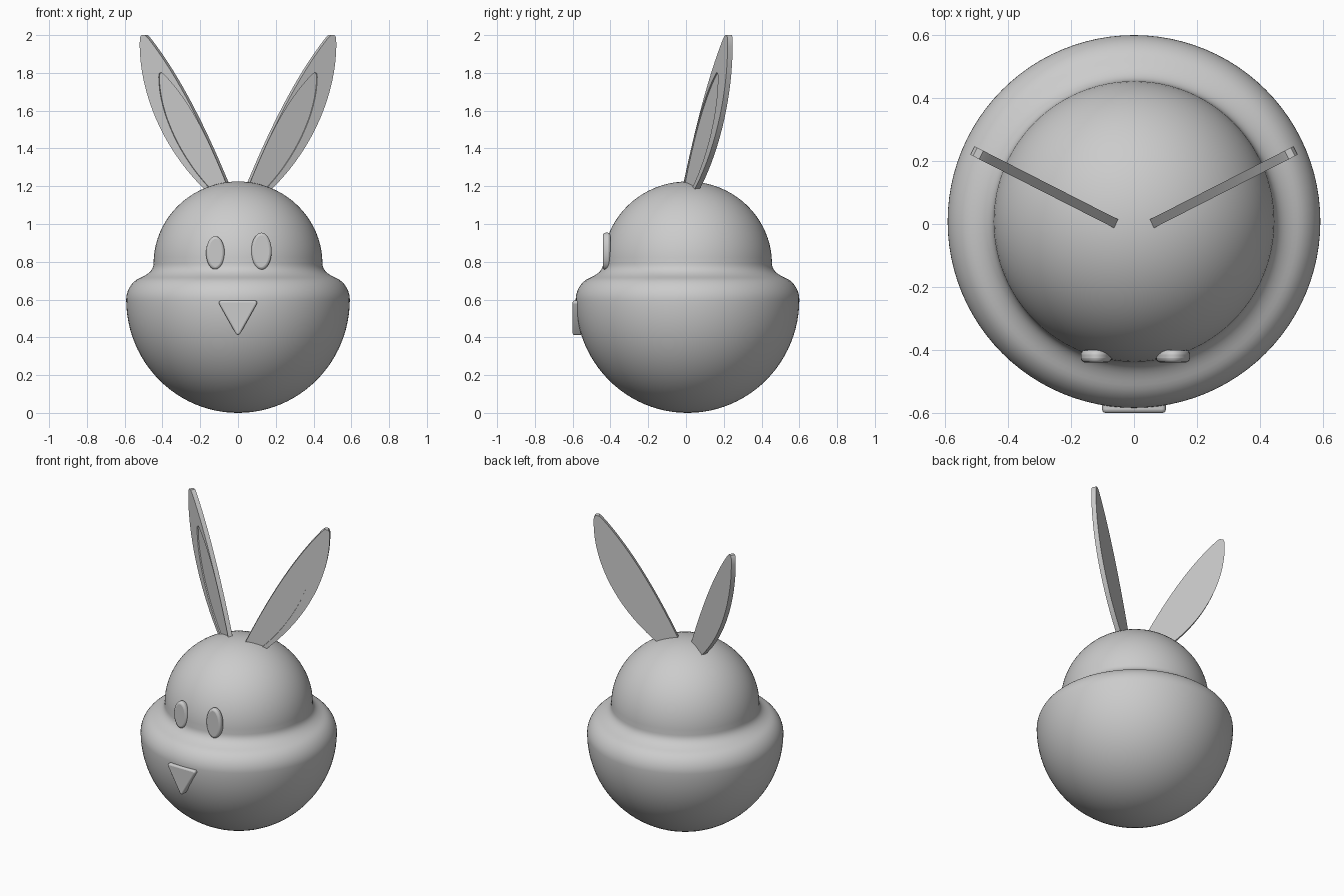
import bpy, bmesh, math
from mathutils import Vector
from mathutils.geometry import interpolate_bezier

if "Cube" in bpy.data.objects:
    bpy.data.objects.remove(bpy.data.objects["Cube"])


def make_object(name, bm, bevel=0.0, angle=35):
    bmesh.ops.recalc_face_normals(bm, faces=bm.faces)
    me = bpy.data.meshes.new(name)
    bm.to_mesh(me)
    bm.free()
    ob = bpy.data.objects.new(name, me)
    bpy.context.collection.objects.link(ob)
    bpy.ops.object.select_all(action='DESELECT')
    ob.select_set(True)
    bpy.context.view_layer.objects.active = ob
    bpy.ops.object.shade_smooth_by_angle(angle=math.radians(angle))
    if bevel:
        m = ob.modifiers.new("Bevel", 'BEVEL')
        m.width, m.segments = bevel, 3
        m.limit_method, m.angle_limit = 'ANGLE', math.radians(40)
    return ob


def bez(p0, p1, p2, p3, n):
    pts = interpolate_bezier(*[Vector((p[0], p[1], 0)) for p in (p0, p1, p2, p3)], n)
    return [(p.x, p.y) for p in pts]


def loft(bm, rings):
    # joins equal-length closed rings and caps both ends
    vs = [[bm.verts.new(p) for p in r] for r in rings]
    n = len(vs[0])
    for a, b in zip(vs, vs[1:]):
        for i in range(n):
            j = (i + 1) % n
            bm.faces.new((a[i], a[j], b[j], b[i]))
    bm.faces.new(vs[0])
    bm.faces.new(vs[-1])


def plate(name, outline, y0, y1, bevel):
    bm = bmesh.new()
    loft(bm, [[(x, y, z) for x, z in outline] for y in (y0, y1)])
    return make_object(name, bm, bevel)


# Body and head: one turned profile (round base, shoulder, neck fillet, dome)
CY = 0.008
prof = [(0.592 * math.sin(a), 0.6 - 0.6 * math.cos(a))
        for a in (math.pi / 2 * i / 24 for i in range(25))]
prof += bez((0.592, 0.6), (0.592, 0.645), (0.565, 0.695), (0.52, 0.714), 10)[1:]
prof += bez((0.52, 0.714), (0.48, 0.731), (0.449, 0.752), (0.447, 0.79), 10)[1:]
prof += [(0.447 * math.cos(a), 0.79 + 0.435 * math.sin(a))
         for a in (math.pi / 2 * i / 20 for i in range(1, 21))]
bm = bmesh.new()
vs = [bm.verts.new((r, CY, z)) for r, z in prof]
es = [bm.edges.new(p) for p in zip(vs, vs[1:])]
bmesh.ops.spin(bm, geom=vs + es, cent=(0, CY, 0), axis=(0, 0, 1),
               angle=2 * math.pi, steps=96)
bmesh.ops.remove_doubles(bm, verts=bm.verts, dist=1e-4)
make_object("body_and_head", bm)

# Ears: thin upright leaf plates, turned back, with a shallow front recess
N = 20
outer = bez((.10, 1.12), (.39, 1.36), (.525, 1.71), (.513, 1.985), N) \
    + [(.505, 2.0), (.485, 2.0)] \
    + bez((.02, 1.13), (.12, 1.38), (.277, 1.74), (.47, 1.985), N)[::-1]
inner = bez((.08, 1.13), (.25, 1.27), (.412, 1.547), (.413, 1.78), N) \
    + [(.41, 1.797), (.40, 1.802)] \
    + bez((.03, 1.14), (.09, 1.30), (.21, 1.618), (.39, 1.795), N)[::-1]
turn = math.radians(27)


def ear_ring(outline, d):
    return [(x + d * math.sin(turn),
             math.tan(turn) * (x - 0.055) - d * math.cos(turn), z) for x, z in outline]


bm = bmesh.new()
loft(bm, [ear_ring(outer, -.015), ear_ring(outer, .015),
          ear_ring(inner, .015), ear_ring(inner, .007)])
ear = make_object("ears", bm)
ear.modifiers.new("Mirror", 'MIRROR')

# Eyes: soft-edged oval plates, the one on +x a little larger
for name, cx, cz, w, h in (("eye_left", -.12, .847, .049, .088),
                           ("eye_right", .124, .856, .054, .098)):
    oval = [(cx + w * math.cos(2 * math.pi * i / 48), cz + h * math.sin(2 * math.pi * i / 48))
            for i in range(48)]
    plate(name, oval, -.44, -.40, .014)

# Nose: rounded triangle pointing down
tri = []
for cx, cz, a0 in ((.088, .582, -30), (-.088, .582, 90), (0, .425, 210)):
    for k in range(5):
        a = math.radians(a0 + 30 * k)
        tri.append((cx + .013 * math.cos(a), cz + .013 * math.sin(a)))
plate("nose", tri, -.60, -.55, .01)
